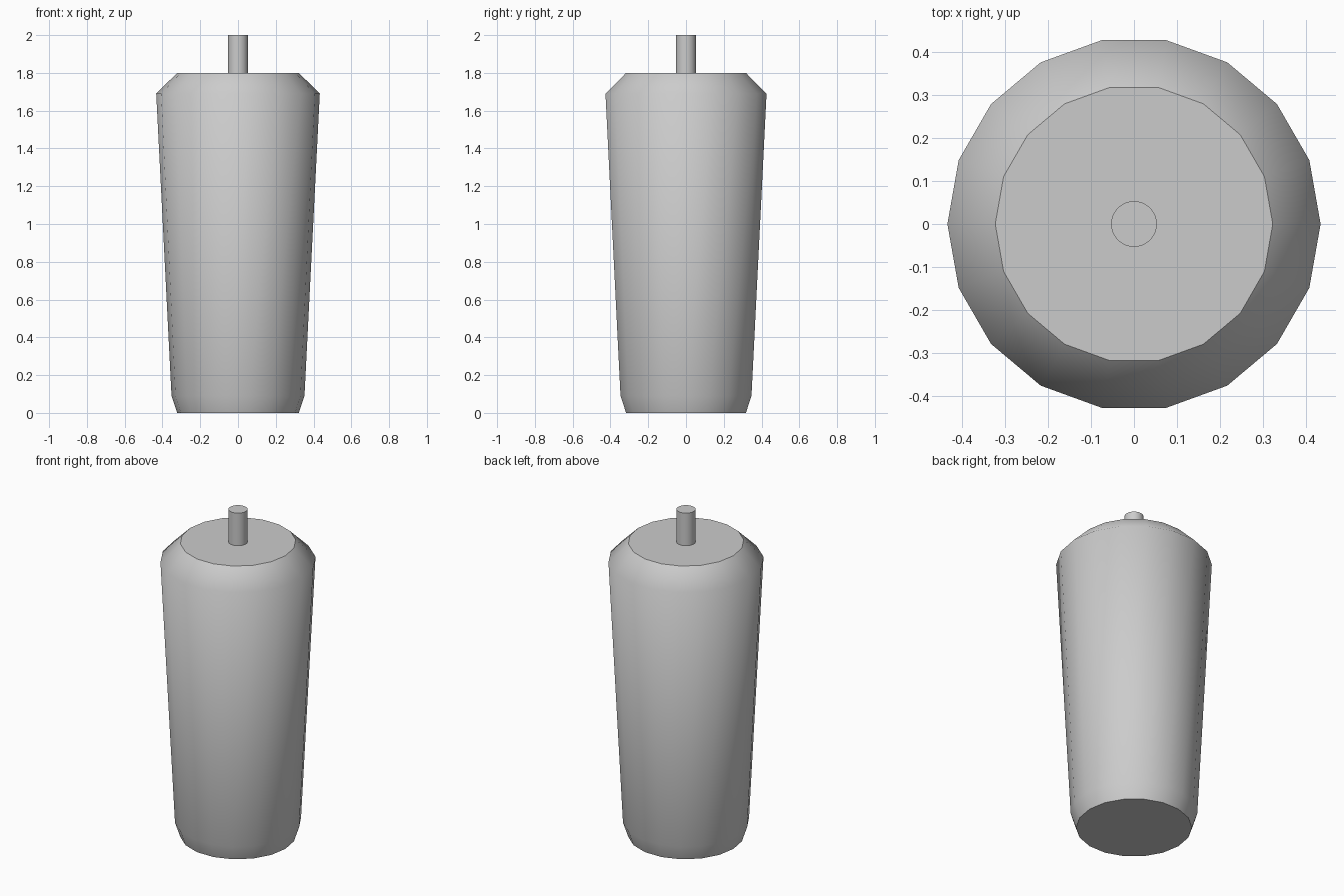
import bpy, bmesh
from math import cos, sin, pi

if "Cube" in bpy.data.objects:
    bpy.data.objects.remove(bpy.data.objects["Cube"])


def lathe(name, profile, sides):
    """Revolve (radius, z) points around z, with flat caps and smooth walls."""
    bm = bmesh.new()
    rings = [[bm.verts.new((r * cos(2 * pi * i / sides), r * sin(2 * pi * i / sides), z))
              for i in range(sides)] for r, z in profile]
    for lower, upper in zip(rings, rings[1:]):
        for i in range(sides):
            j = (i + 1) % sides
            bm.faces.new((lower[i], lower[j], upper[j], upper[i])).smooth = True
    caps = [bm.faces.new(rings[0][::-1]), bm.faces.new(rings[-1])]
    # crisp rims around the flat caps
    for cap in caps:
        for edge in cap.edges:
            edge.smooth = False
    mesh = bpy.data.meshes.new(name)
    bm.to_mesh(mesh)
    bm.free()
    obj = bpy.data.objects.new(name, mesh)
    bpy.context.collection.objects.link(obj)
    return obj


# tapered leg with chamfered ends
lathe("leg_body", [(0.322, 0), (0.352, 0.09), (0.433, 1.69), (0.322, 1.8)], 18)

# mounting pin on top
lathe("mounting_pin", [(0.053, 1.8), (0.053, 2.0)], 32)
